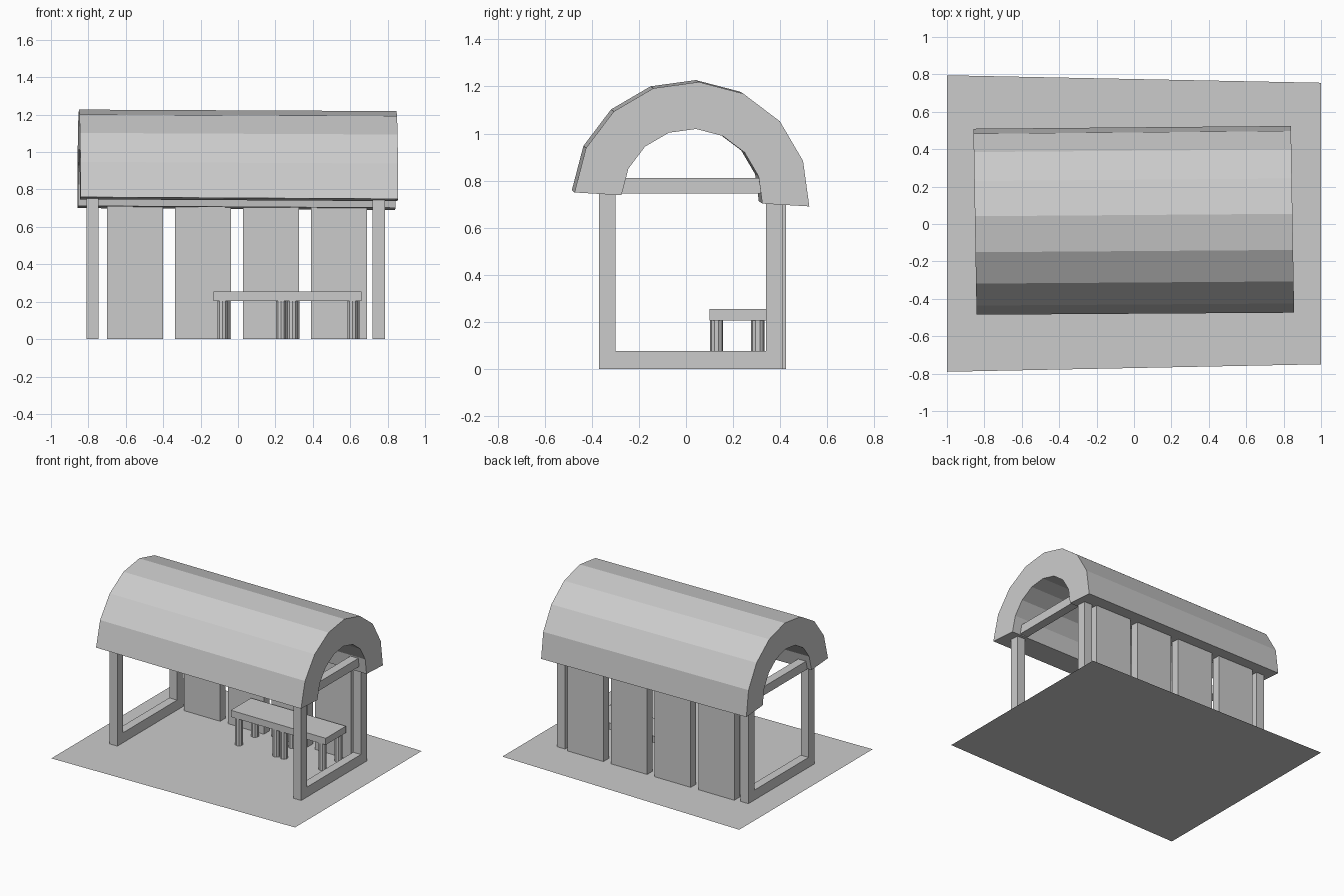
import bpy, bmesh, math
from mathutils import Matrix, Vector

if "Cube" in bpy.data.objects:
    bpy.data.objects.remove(bpy.data.objects["Cube"])

grey = bpy.data.materials.new("plain grey")
grey.diffuse_color = (0.6, 0.6, 0.6, 1)
grey.use_nodes = True
grey.node_tree.nodes["Principled BSDF"].inputs["Base Color"].default_value = grey.diffuse_color


def finish(name, bm):
    mesh = bpy.data.meshes.new(name)
    bmesh.ops.recalc_face_normals(bm, faces=bm.faces)
    bm.to_mesh(mesh)
    bm.free()
    mesh.materials.append(grey)
    obj = bpy.data.objects.new(name, mesh)
    bpy.context.collection.objects.link(obj)
    return obj


def add_box(bm, lo, hi):
    lo, hi = Vector(lo), Vector(hi)
    m = Matrix.Translation((lo + hi) / 2) @ Matrix.Diagonal((*(hi - lo), 1))
    bmesh.ops.create_cube(bm, size=1, matrix=m)


# ground sheet, slightly tapered
bm = bmesh.new()
bm.faces.new([bm.verts.new(p) for p in
              [(-1, -0.79, 0), (1, -0.75, 0), (1, 0.755, 0), (-1, 0.795, 0)]])
finish("ground_sheet", bm)

# arched roof: a half ring lofted between two slightly different ends
SEGS, TILT = 8, math.radians(-3.4)


def roof_ring(bm, x, cy, cz, outer, inner):
    ring = []
    for r, steps in ((outer, range(SEGS + 1)), (inner, range(SEGS, -1, -1))):
        for i in steps:
            a = math.pi * i / SEGS + TILT
            y = cy + r * math.cos(a)
            ring.append(bm.verts.new((x - 0.017 * y, y, cz + r * math.sin(a))))
    return ring


bm = bmesh.new()
left = roof_ring(bm, -0.85, 0.012, 0.73, 0.498, 0.298)
right = roof_ring(bm, 0.848, 0.025, 0.72, 0.5, 0.3)
n = len(left)
for i in range(n):
    j = (i + 1) % n
    bm.faces.new((left[i], left[j], right[j], right[i]))
for ring in (left, right):
    for i in range(SEGS):
        bm.faces.new((ring[i], ring[i + 1], ring[n - 2 - i], ring[n - 1 - i]))
finish("arched_roof", bm)

# end frames: two posts with a sill and a top beam
for name, x0, y1 in (("left_frame", -0.81, 0.415), ("right_frame", 0.72, 0.41)):
    bm = bmesh.new()
    x1 = x0 + 0.065
    add_box(bm, (x0, -0.37, 0), (x1, -0.30, 0.81))
    add_box(bm, (x0, 0.34, 0), (x1, y1, 0.81))
    add_box(bm, (x0, -0.30, 0), (x1, 0.34, 0.075))
    add_box(bm, (x0, -0.30, 0.745), (x1, 0.34, 0.81))
    finish(name, bm)

# back wall panels
for i in range(4):
    bm = bmesh.new()
    x0 = -0.70 + 0.363 * i
    add_box(bm, (x0, 0.36, 0), (x0 + 0.30, 0.425, 0.76))
    finish(f"back_panel_{i + 1}", bm)

# bench top
bm = bmesh.new()
add_box(bm, (-0.13, 0.10, 0.205), (0.66, 0.34, 0.255))
finish("bench_top", bm)

# bench legs, in four pairs
bm = bmesh.new()
for x in (-0.083, 0.23, 0.292, 0.612):
    for y, shift in ((0.13, 0), (0.305, 0.01)):
        bmesh.ops.create_cone(bm, cap_ends=True, segments=10, radius1=0.028,
                              radius2=0.028, depth=0.21,
                              matrix=Matrix.Translation((x + shift, y, 0.105)))
finish("bench_legs", bm)
